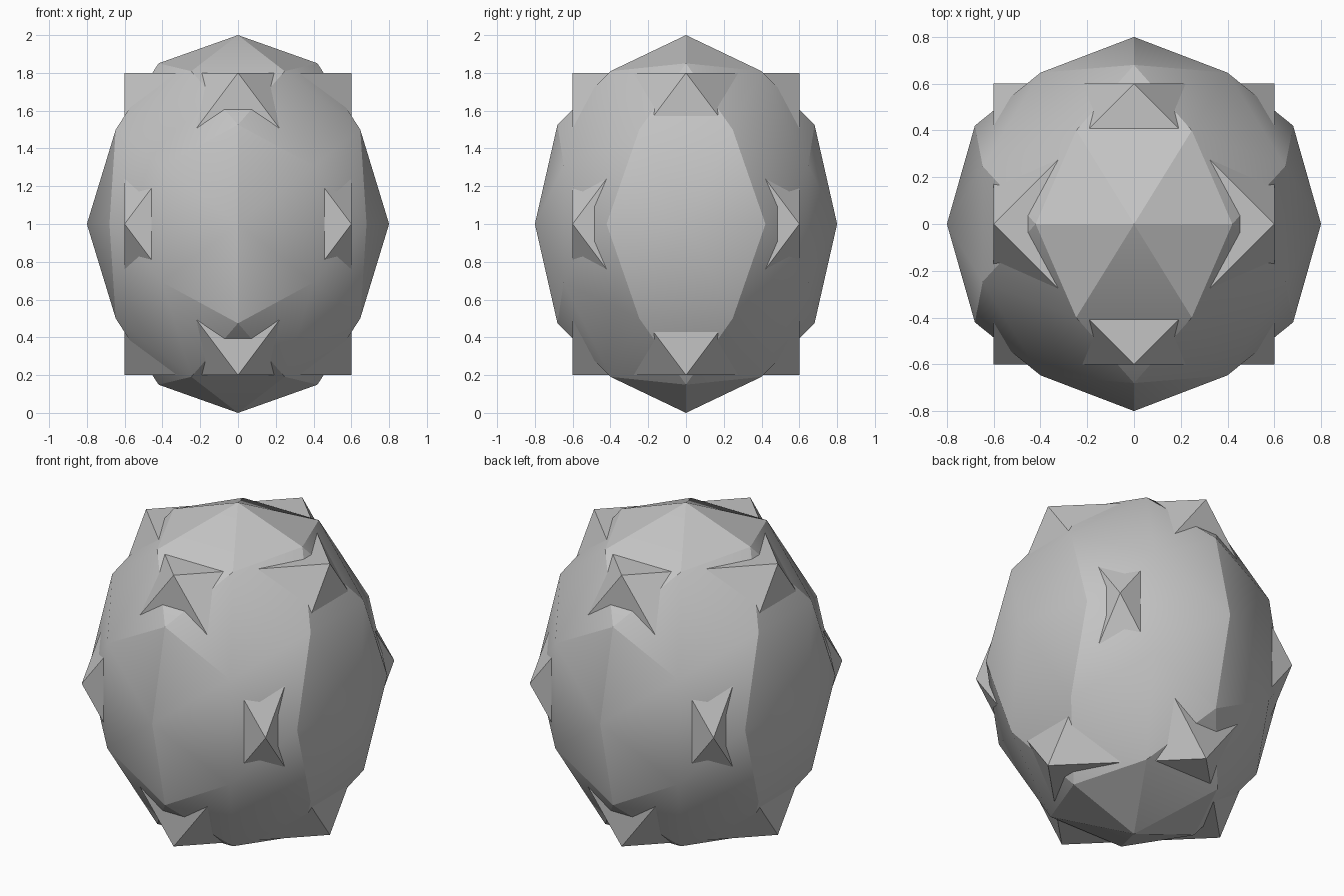
import bpy
import bmesh
import math
from itertools import combinations, product
from mathutils import Vector

cube = bpy.data.objects.get("Cube")
if cube:
    bpy.data.objects.remove(cube, do_unlink=True)

# Single plain grey for the whole model
GREY = (0.55, 0.55, 0.55, 1)
grey = bpy.data.materials.new("light_grey")
grey.use_nodes = True
grey.diffuse_color = GREY
grey.node_tree.nodes["Principled BSDF"].inputs["Base Color"].default_value = GREY


def signed_cycle(a, b):
    """All cyclic orders and signs of the point (0, a, b)."""
    points = set()
    for s, t in product((1, -1), repeat=2):
        p = (0, s * a, t * b)
        for k in range(3):
            points.add(p[k:] + p[:k])
    return [Vector(p) for p in sorted(points)]


def hull_object(name, points, size):
    """Convex solid around the points, scaled by size and centred at z = 1."""
    bm = bmesh.new()
    for p in points:
        bm.verts.new((p.x * size[0], p.y * size[1], p.z * size[2] + 1))
    bmesh.ops.convex_hull(bm, input=bm.verts[:])
    bmesh.ops.dissolve_limit(bm, angle_limit=math.radians(1),
                             verts=bm.verts[:], edges=bm.edges[:])
    bmesh.ops.recalc_face_normals(bm, faces=bm.faces[:])
    mesh = bpy.data.meshes.new(name)
    bm.to_mesh(mesh)
    bm.free()
    mesh.materials.append(grey)
    obj = bpy.data.objects.new(name, mesh)
    bpy.context.collection.objects.link(obj)
    return obj


# Faceted egg: icosahedron corners plus edge midpoints pushed onto the sphere
golden = (1 + math.sqrt(5)) / 2
corners = signed_cycle(golden, 1)
middles = [a + b for a, b in combinations(corners, 2) if (a - b).length < 2.1]
ball = [p.normalized() for p in corners + middles]
egg = hull_object("egg_body", ball, (0.8, 0.8, 1.0))

# Soften only the shallow creases
bpy.ops.object.select_all(action="DESELECT")
egg.select_set(True)
bpy.context.view_layer.objects.active = egg
bpy.ops.object.shade_smooth_by_angle(angle=math.radians(20))

# Cuboctahedron inside, whose twelve corners poke out as spikes
hull_object("corner_spikes", signed_cycle(1, 1), (0.6, 0.6, 0.8))
